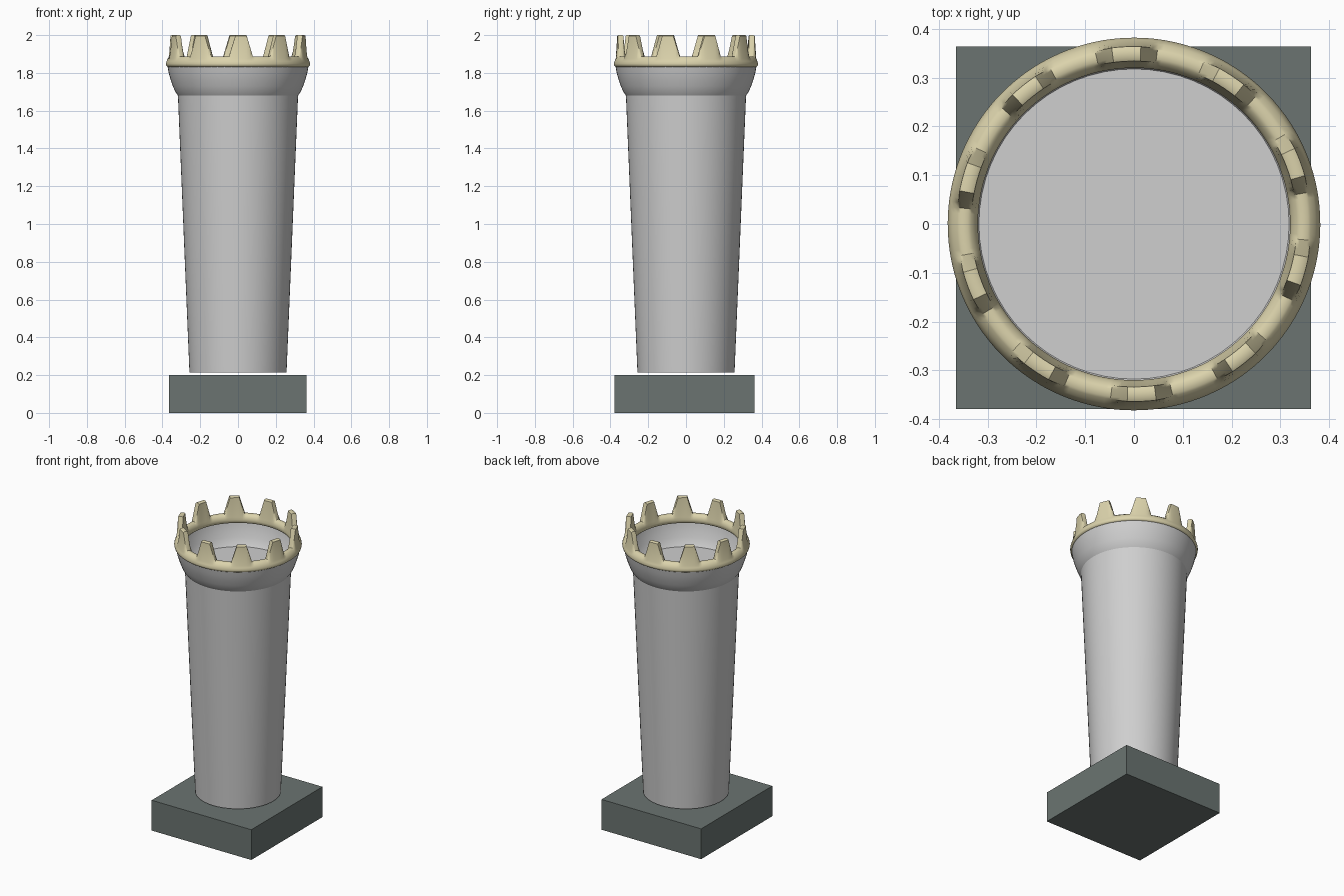
import bpy, bmesh, math

if "Cube" in bpy.data.objects:
    bpy.data.objects.remove(bpy.data.objects["Cube"])

SEG = 64


def material(name, rgb):
    m = bpy.data.materials.new(name)
    m.diffuse_color = (*rgb, 1.0)
    m.use_nodes = True
    m.node_tree.nodes["Principled BSDF"].inputs["Base Color"].default_value = m.diffuse_color
    return m


grey_stone = material("pale_grey", (0.62, 0.62, 0.62))
dark_slate = material("dark_slate", (0.145, 0.175, 0.165))
cream = material("cream_yellow", (0.71, 0.65, 0.41))


def finish(bm, name, mat, angle=None):
    bmesh.ops.recalc_face_normals(bm, faces=bm.faces)
    me = bpy.data.meshes.new(name)
    bm.to_mesh(me)
    bm.free()
    ob = bpy.data.objects.new(name, me)
    bpy.context.collection.objects.link(ob)
    me.materials.append(mat)
    if angle:
        bpy.ops.object.select_all(action='DESELECT')
        bpy.context.view_layer.objects.active = ob
        ob.select_set(True)
        bpy.ops.object.shade_smooth_by_angle(angle=math.radians(angle))
    return ob


def skin(rings, closed_profile):
    """Join profile rings placed around the z axis."""
    bm = bmesh.new()
    vs = [[bm.verts.new(p) for p in ring] for ring in rings]
    n, k = len(vs), len(vs[0])
    for i in range(n):
        a, b = vs[i], vs[(i + 1) % n]
        for j in range(k if closed_profile else k - 1):
            j2 = (j + 1) % k
            bm.faces.new((a[j], b[j], b[j2], a[j2]))
    return bm, vs


def polar(r, ang, z):
    return (r * math.cos(ang), r * math.sin(ang), z)


angles = [2 * math.pi * i / SEG for i in range(SEG)]

# Square plinth
bm = bmesh.new()
bmesh.ops.create_cube(bm, size=1)
for v in bm.verts:
    v.co = (v.co.x * 0.728 - 0.001, v.co.y * 0.743 - 0.008, (v.co.z + 0.5) * 0.2)
finish(bm, "plinth", dark_slate)

# Tapered column, closed at both ends
bm, vs = skin([[polar(0.257, a, 0.215), polar(0.318, a, 1.68)] for a in angles], False)
bm.faces.new([v[0] for v in vs])
bm.faces.new([v[1] for v in vs])
finish(bm, "column", grey_stone, 40)

# Flared open bowl on top of the column
bowl = [(0.318, 1.68), (0.332, 1.70), (0.345, 1.73), (0.357, 1.765), (0.367, 1.80), (0.374, 1.84)]
bm, vs = skin([[polar(r, a, z) for r, z in bowl] for a in angles], False)
finish(bm, "bowl", grey_stone, 60)

# Crown ring with ten blunt teeth
TEETH, PHASE = 10, 20.5
offsets = [-18, -15, -12, -10.2, -8.5, -7, -5.8, -4.7, -2.5, 0,
           2.5, 4.7, 5.8, 7, 8.5, 10.2, 12, 15]


def tooth_top(off):
    t = (10.2 - abs(off)) / (10.2 - 4.7)
    return 1.888 + 0.112 * max(0.0, min(1.0, t))


rings = []
for k in range(TEETH):
    for off in offsets:
        a = math.radians(PHASE + 360 / TEETH * k + off)
        top = tooth_top(off)
        f = (top - 1.888) / 0.112
        prof = [(0.328, 1.832), (0.372, 1.832), (0.380, 1.838), (0.382, 1.848),
                (0.378, 1.862), (0.372, 1.876),
                (0.362 + 0.002 * f, top - 0.004), (0.357, top),
                (0.341, top), (0.334, top - 0.004),
                (0.324, 1.872), (0.320, 1.855), (0.322, 1.840)]
        rings.append([polar(r, a, z) for r, z in prof])
bm, vs = skin(rings, True)
finish(bm, "crown_ring", cream, 50)
